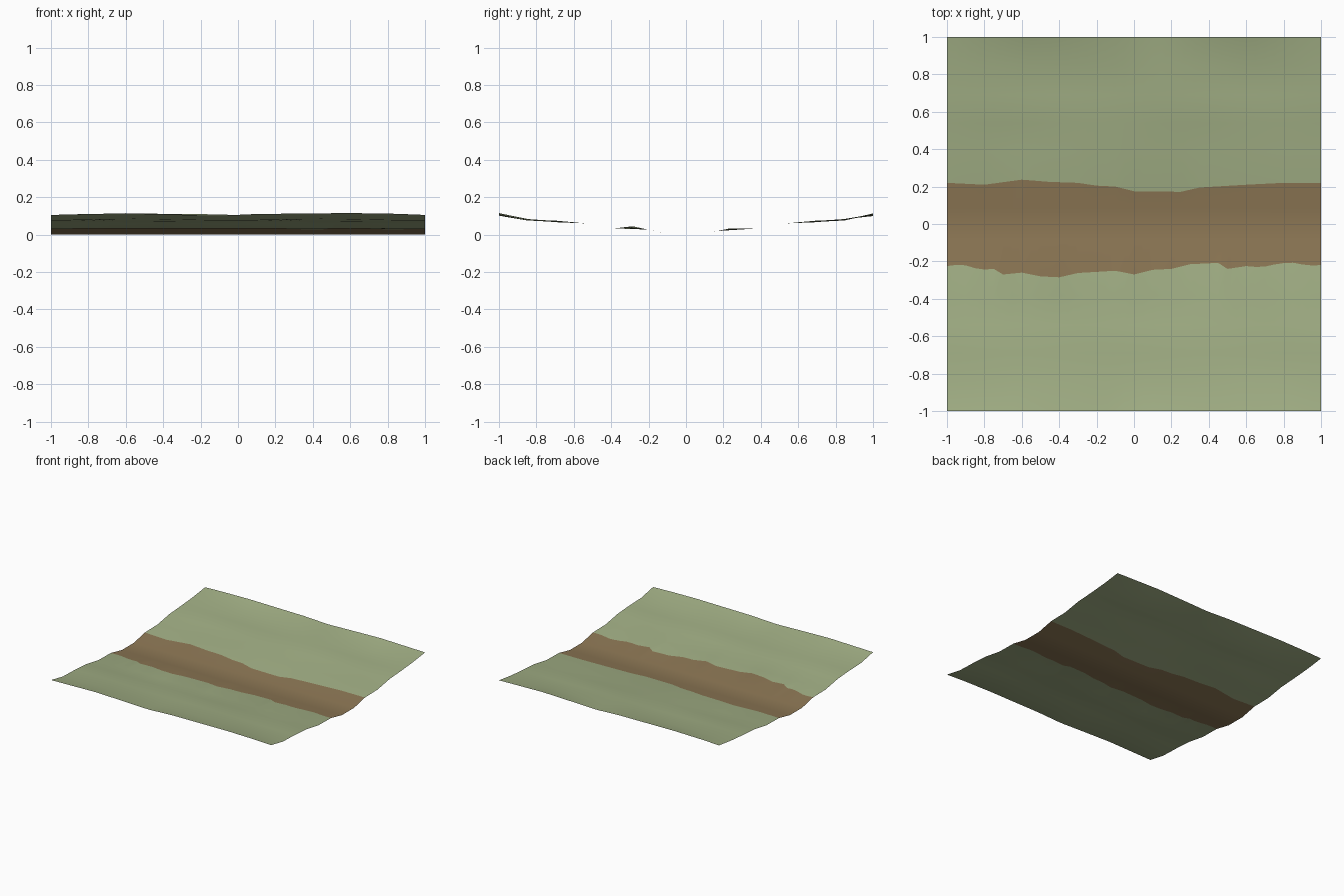
import bpy, math

if "Cube" in bpy.data.objects:
    bpy.data.objects.remove(bpy.data.objects["Cube"])

def mat(name, rgb):
    m = bpy.data.materials.new(name)
    m.diffuse_color = (*rgb, 1)
    m.use_nodes = True
    m.node_tree.nodes["Principled BSDF"].inputs["Base Color"].default_value = m.diffuse_color
    return m

def lerp(points, x):
    for (x0, v0), (x1, v1) in zip(points, points[1:]):
        if x <= x1:
            return v0 + (v1 - v0) * (x - x0) / (x1 - x0)
    return points[-1][1]

# wavering borders of the dirt track, as (x, y)
BACK = [(-1, .22), (-.8, .21), (-.6, .237), (-.45, .225), (-.3, .22), (-.2, .205),
        (-.1, .2), (0, .175), (.25, .172), (.35, .195), (.6, .21), (.8, .22), (1, .22)]
FRONT = [(-1, -.225), (-.92, -.215), (-.82, -.245), (-.75, -.24), (-.7, -.27), (-.6, -.26),
         (-.5, -.28), (-.4, -.285), (-.3, -.262), (-.1, -.25), (0, -.27), (.1, -.245),
         (.2, -.24), (.3, -.215), (.45, -.208), (.5, -.24), (.6, -.225), (.68, -.232),
         (.78, -.21), (.85, -.207), (.93, -.222), (1, -.22)]
# outer rim height along x
RIM = [(-1, .105), (-.6, .114), (-.3, .106), (-.12, .1), (.1, .11), (.6, .115), (.85, .111), (1, .105)]

# valley cross-section: distance from the centre line, height
SIDE = [(.385, .033), (.54, .06), (.69, .07), (.846, .079), (1, .105)]

def row_points(x):
    """Cross-section at x, from front to back."""
    out = []
    for sign, edge in ((-1, FRONT), (1, BACK)):
        e = lerp(edge, x)
        half = [(sign * .08, 0), (e, .031 + .22 * (abs(e) - .225))]
        for d, z in SIDE:
            if d == 1:
                z = lerp(RIM, x) if sign < 0 else lerp(RIM, -x) - .002
            else:
                z += .004 * math.sin(math.pi * x * 2 + d * 9 * sign) * (d > .6)
            half.append((sign * d, z))
        out += half[::-1] if sign < 0 else half
    return out

N = 40
verts, faces = [], []
for i in range(N + 1):
    x = -1 + 2 * i / N
    verts += [(x, y, z) for y, z in row_points(x)]
R = len(verts) // (N + 1)
for i in range(N):
    for j in range(R - 1):
        a = i * R + j
        faces.append((a, a + R, a + R + 1, a + 1))

# open ground sheet: grass banks with a dirt track down the middle
me = bpy.data.meshes.new("ground_with_track")
me.from_pydata(verts, [], faces)
me.materials.append(mat("grass_green", (.36, .43, .235)))
me.materials.append(mat("dirt_brown", (.265, .185, .09)))
for p in me.polygons:
    p.use_smooth = True
    j = p.index % (R - 1)
    p.material_index = 1 if abs(j - (R - 2) / 2) <= 1 else 0
ob = bpy.data.objects.new("ground_with_track", me)
bpy.context.collection.objects.link(ob)
